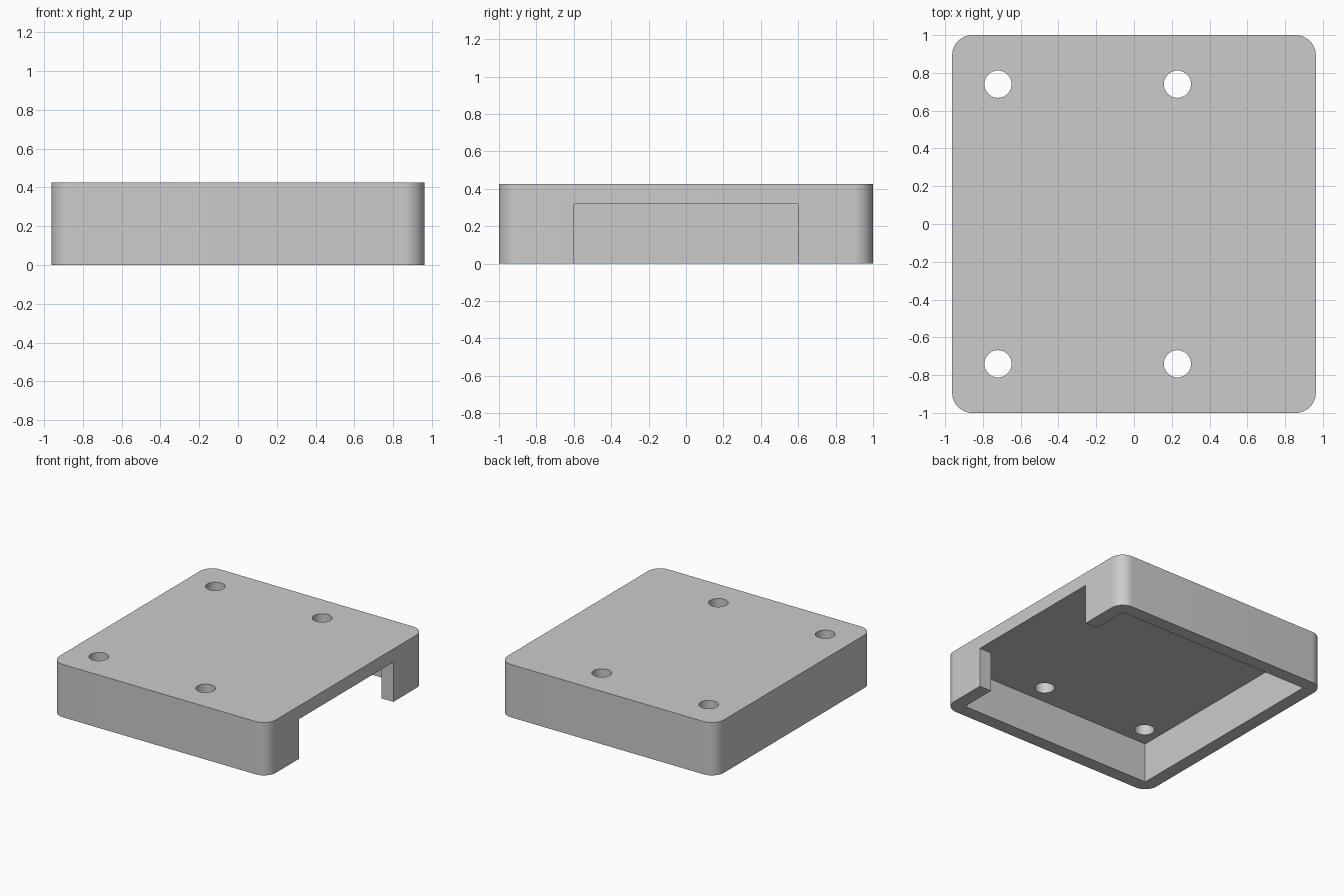
import bpy
import bmesh
import math

cube = bpy.data.objects.get("Cube")
if cube:
    bpy.data.objects.remove(cube, do_unlink=True)

WIDTH, DEPTH, HEIGHT = 1.925, 2.0, 0.425
WALL = 0.106
CEILING = HEIGHT - WALL

# Single grey plastic colour
grey = bpy.data.materials.new("grey_plastic")
grey.use_nodes = True
colour = (0.6, 0.6, 0.6, 1)
grey.diffuse_color = colour
grey.node_tree.nodes["Principled BSDF"].inputs["Base Color"].default_value = colour


def finish(name, bm):
    mesh = bpy.data.meshes.new(name)
    bm.to_mesh(mesh)
    bm.free()
    mesh.materials.append(grey)
    obj = bpy.data.objects.new(name, mesh)
    bpy.context.collection.objects.link(obj)
    return obj


def box(name, low, high, corner=0):
    """Box between two corners, with optional rounded upright edges."""
    bm = bmesh.new()
    bmesh.ops.create_cube(bm, size=1)
    for v in bm.verts:
        v.co = [low[i] if v.co[i] < 0 else high[i] for i in range(3)]
    if corner:
        upright = [e for e in bm.edges
                   if abs(e.verts[0].co.z - e.verts[1].co.z) > 0.01]
        bmesh.ops.bevel(bm, geom=upright, offset=corner, segments=12,
                        profile=0.5, affect='EDGES')
    return finish(name, bm)


def cylinder(name, x, y, radius):
    bm = bmesh.new()
    bmesh.ops.create_cone(bm, cap_ends=True, segments=48, radius1=radius,
                          radius2=radius, depth=1)
    bmesh.ops.translate(bm, verts=bm.verts, vec=(x, y, HEIGHT))
    return finish(name, bm)


# Rounded outer shell
cover = box("cover_shell", (-WIDTH / 2, -DEPTH / 2, 0),
            (WIDTH / 2, DEPTH / 2, HEIGHT), corner=WALL)

# Hollow underside, open slot in the +x wall, and four screw holes
inner_x, inner_y = WIDTH / 2 - WALL, DEPTH / 2 - WALL
cutters = [
    box("cavity_cutter", (-inner_x, -inner_y, -0.5), (inner_x, inner_y, CEILING)),
    box("side_opening_cutter", (0, -0.6, -0.5), (WIDTH, 0.6, CEILING)),
]
for x in (-0.72, 0.23):
    for y in (-0.74, 0.74):
        cutters.append(cylinder("screw_hole_cutter", x, y, 0.072))

bpy.ops.object.select_all(action='DESELECT')
cover.select_set(True)
bpy.context.view_layer.objects.active = cover
for cutter in cutters:
    cutter.hide_render = True
    cut = cover.modifiers.new(cutter.name, 'BOOLEAN')
    cut.operation = 'DIFFERENCE'
    cut.solver = 'EXACT'
    cut.object = cutter
    bpy.ops.object.modifier_apply(modifier=cut.name)
    bpy.data.objects.remove(cutter, do_unlink=True)

# Smooth round corners and holes, sharp elsewhere
bpy.ops.object.shade_smooth_by_angle(angle=math.radians(30))
